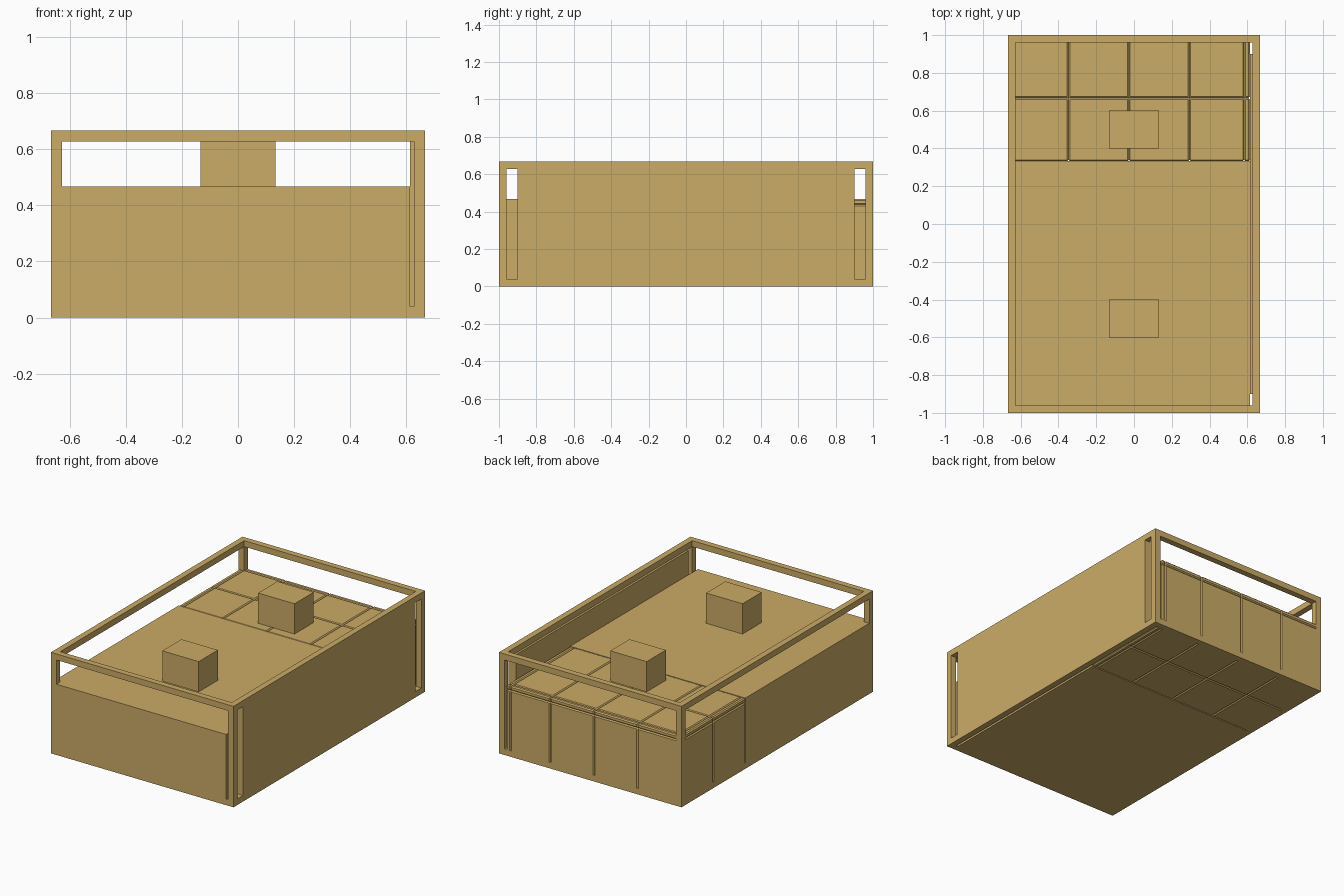
import bpy, bmesh
from mathutils import Vector

if "Cube" in bpy.data.objects:
    bpy.data.objects.remove(bpy.data.objects["Cube"])

tan = bpy.data.materials.new("tan")
tan.diffuse_color = (0.60, 0.41, 0.135, 1)
tan.use_nodes = True
tan.node_tree.nodes["Principled BSDF"].inputs["Base Color"].default_value = tan.diffuse_color

X, Y, Z, T = 0.667, 1.0, 0.667, 0.04   # outer half sizes, height, bar thickness
DECK, SIDE = 0.467, 0.613              # deck height, right wall of the body


def box_mesh(lo, hi):
    bm = bmesh.new()
    bmesh.ops.create_cube(bm, size=1)
    for v in bm.verts:
        v.co = Vector([l + (c + 0.5) * (h - l) for c, l, h in zip(v.co, lo, hi)])
    return bm


def finish(bm, name):
    me = bpy.data.meshes.new(name)
    bm.to_mesh(me)
    bm.free()
    me.materials.append(tan)
    ob = bpy.data.objects.new(name, me)
    bpy.context.collection.objects.link(ob)
    return ob


def box(name, lo, hi):
    return finish(box_mesh(lo, hi), name)


# Open frame: four posts, and rails at the top and bottom
for sx in (-1, 1):
    x0, x1 = sorted((sx * X, sx * (X - T)))
    for sy in (-1, 1):
        y0, y1 = sorted((sy * Y, sy * (Y - T)))
        box("corner_post", (x0, y0, 0), (x1, y1, Z))
    for z in (0, Z - T):
        box("side_rail", (x0, -Y + T, z), (x1, Y - T, z + T))
for sy in (-1, 1):
    y0, y1 = sorted((sy * Y, sy * (Y - T)))
    for z in (0, Z - T):
        box("end_rail", (-X + T, y0, z), (X - T, y1, z + T))

# Main body with a flat deck
box("main_body", (-X, -Y, 0), (SIDE, 0.333, DECK))

# Tall panel on the right, between the two slots
box("right_panel", (SIDE, -0.9, T), (X, 0.9, Z - T))

# Two blocks standing on the deck
for y in (-0.5, 0.5):
    box("deck_block", (-0.133, y - 0.1, DECK), (0.133, y + 0.1, Z))

# Rear body: chamfered box with V grooves between its tiles
W = 0.007
lo, hi = (-X, 0.333, 0), (SIDE, Y, DECK)
bm = box_mesh(lo, hi)
bmesh.ops.bevel(bm, geom=bm.edges[:], offset=W, segments=1, affect='EDGES')
seams = ((-0.637, -0.347, -0.027, 0.293, 0.583), (0.667, 0.97), (0.03, 0.437))
for axis, cuts in enumerate(seams):
    normal = Vector((0, 0, 0))
    normal[axis] = 1
    for c in cuts:
        for d in (-W, 0, W):
            bmesh.ops.bisect_plane(bm, geom=bm.verts[:] + bm.edges[:] + bm.faces[:],
                                   plane_co=normal * (c + d), plane_no=normal, dist=1e-5)
# Push the middle line of each groove into the body
for v in bm.verts:
    if any(abs(v.co[a] - c) < 1e-4 for a in range(3) for c in seams[a]):
        for a in range(3):
            if abs(v.co[a] - lo[a]) < 1e-4:
                v.co[a] += W
            elif abs(v.co[a] - hi[a]) < 1e-4:
                v.co[a] -= W
finish(bm, "rear_tiled_body")
